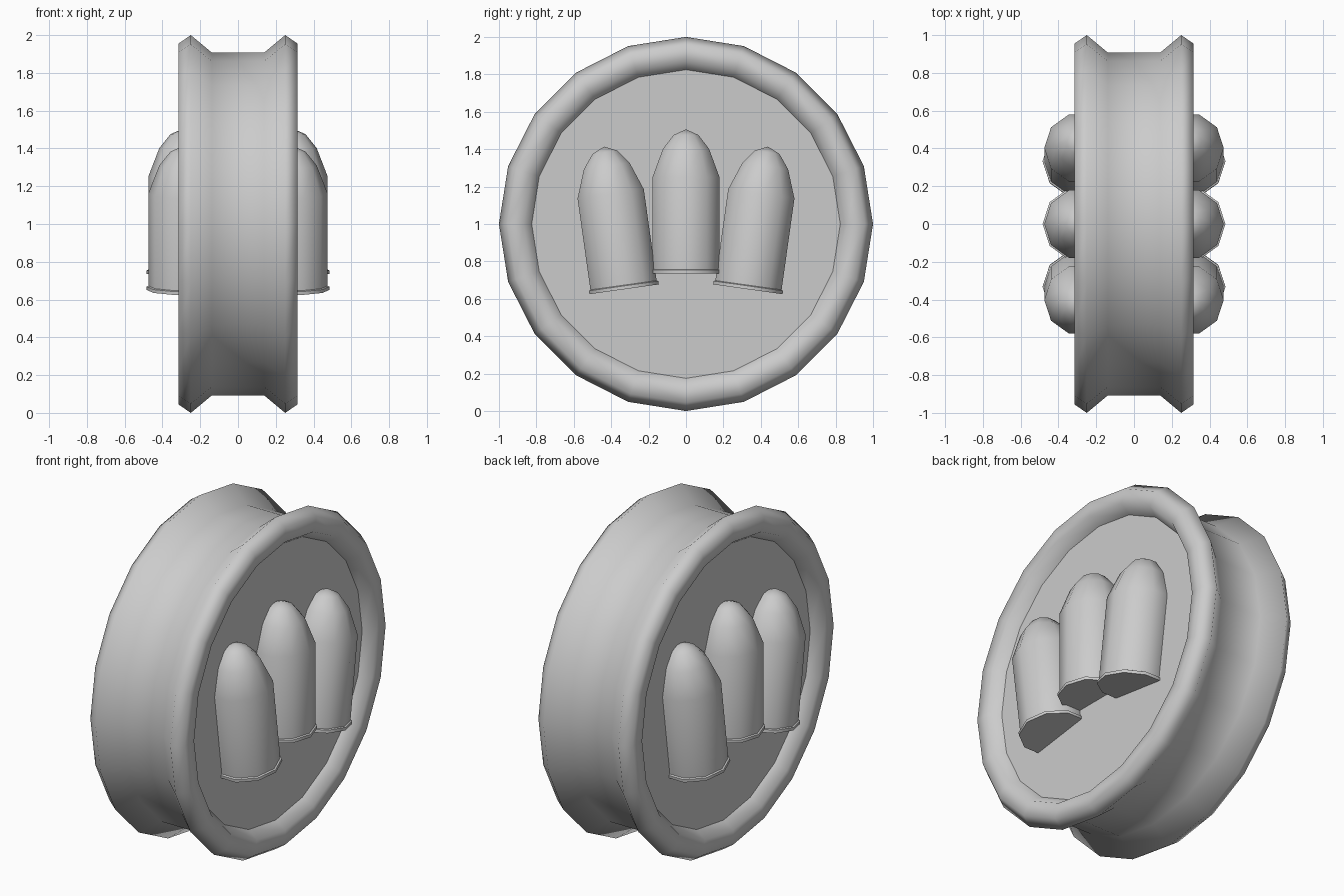
import bpy, bmesh, math
from mathutils import Matrix

if "Cube" in bpy.data.objects:
    bpy.data.objects.remove(bpy.data.objects["Cube"])


def lathe(name, profile, sides, matrix, angle):
    """Revolve (radius, height) points about z, cap open ends, then place."""
    bm = bmesh.new()
    rings = []
    for r, h in profile:
        if r == 0:
            rings.append([bm.verts.new((0, 0, h))])
        else:
            rings.append([bm.verts.new((r * math.cos(2 * math.pi * i / sides),
                                        r * math.sin(2 * math.pi * i / sides), h))
                          for i in range(sides)])
    for a, b in zip(rings, rings[1:]):
        for i in range(sides):
            j = (i + 1) % sides
            if len(b) == 1:
                bm.faces.new((a[i], a[j], b[0]))
            else:
                bm.faces.new((a[i], a[j], b[j], b[i]))
    for ring in (rings[0], rings[-1]):
        if len(ring) > 1:
            bm.faces.new(ring)
    bm.transform(matrix)
    bmesh.ops.recalc_face_normals(bm, faces=bm.faces)
    mesh = bpy.data.meshes.new(name)
    bm.to_mesh(mesh)
    bm.free()
    ob = bpy.data.objects.new(name, mesh)
    bpy.context.collection.objects.link(ob)
    bpy.ops.object.select_all(action='DESELECT')
    ob.select_set(True)
    bpy.context.view_layer.objects.active = ob
    bpy.ops.object.shade_smooth_by_angle(angle=math.radians(angle))
    return ob


# Grooved wheel with rounded rims and flat recessed side faces
half = [(0.825, 0.25), (0.868, 0.315), (0.955, 0.315), (1.0, 0.25), (0.907, 0.138)]
wheel_profile = half + [(r, -x) for r, x in reversed(half)]
wheel = lathe("wheel", wheel_profile, 20,
              Matrix.Translation((0, 0, 1)) @ Matrix.Rotation(math.pi / 2, 4, 'Y'), 85)
# Keep the border of each side face crisp
for poly in wheel.data.polygons:
    if len(poly.vertices) == 20:
        poly.use_smooth = False

# Three bullets per side, the outer ones leaning outward
bullet_profile = [(0.197, 0), (0.197, 0.018), (0.188, 0.022), (0.188, 0.515),
                  (0.13, 0.665), (0.07, 0.74), (0, 0.77)]
for name, y, z, lean in (("bullet_front", -0.331, 0.651, 8),
                         ("bullet_middle", 0, 0.736, 0),
                         ("bullet_back", 0.331, 0.651, -8)):
    place = Matrix.Translation((0.287, y, z)) @ Matrix.Rotation(math.radians(lean), 4, 'X')
    bullet = lathe(name, bullet_profile, 10, place, 40)
    mirror = bullet.modifiers.new("mirror", 'MIRROR')
    mirror.use_axis = (True, False, False)
    mirror.use_clip = False
    mirror.use_mirror_merge = False
